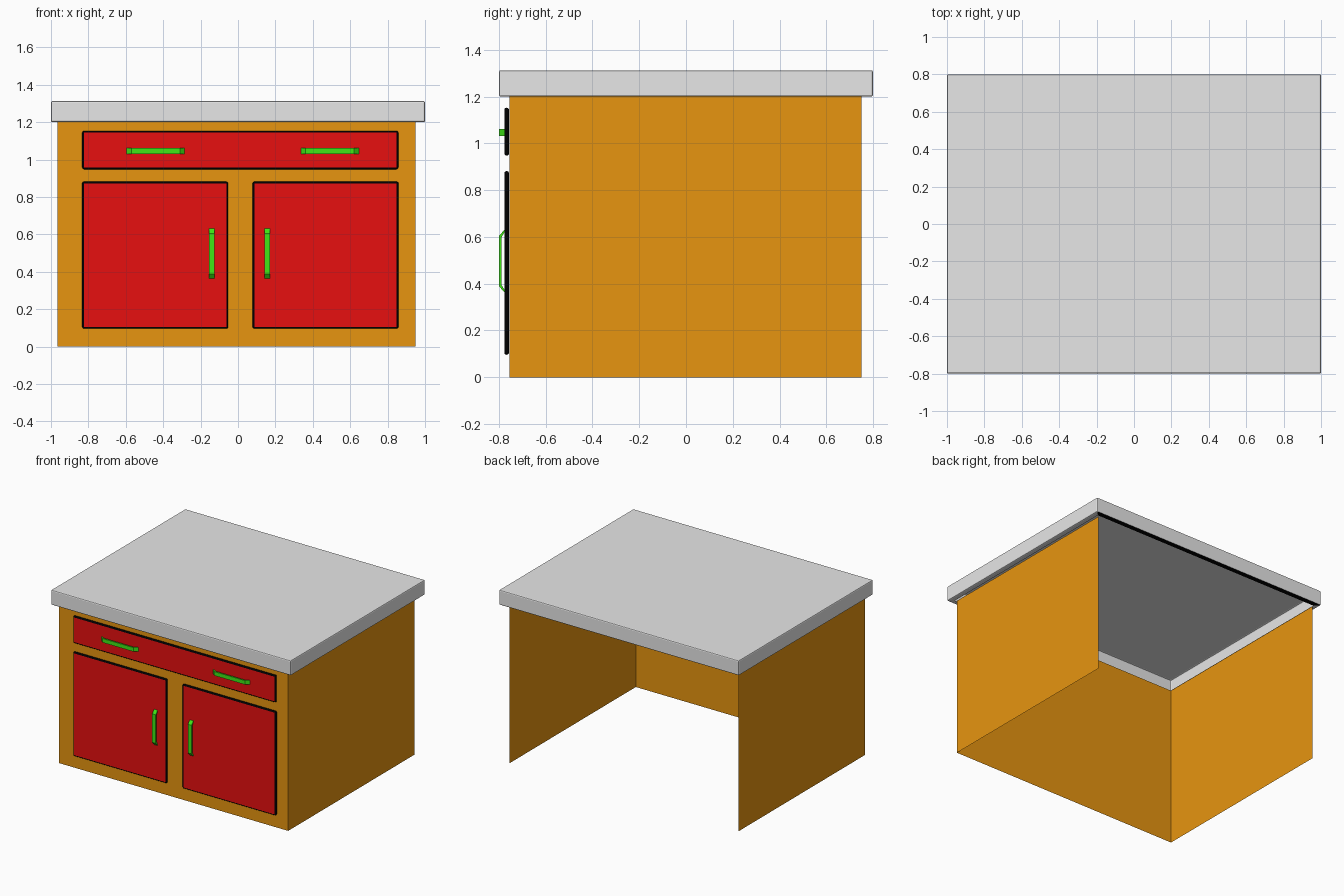
import bpy
import bmesh
from mathutils import Matrix, Vector

default_cube = bpy.data.objects.get("Cube")
if default_cube:
    bpy.data.objects.remove(default_cube, do_unlink=True)


def make_material(name, rgb):
    mat = bpy.data.materials.new(name)
    mat.use_nodes = True
    mat.diffuse_color = (*rgb, 1)
    mat.node_tree.nodes["Principled BSDF"].inputs["Base Color"].default_value = (*rgb, 1)
    return mat


GREY = make_material("worktop grey", (0.8, 0.8, 0.8))
WOOD = make_material("orange wood", (0.8, 0.3, 0.005))
RED = make_material("door red", (0.8, 0.005, 0.005))
BLACK = make_material("trim black", (0, 0, 0))
GREEN = make_material("handle green", (0.05, 0.8, 0.008))

LEFT, RIGHT = 0.948, -0.965      # cabinet sides
FRONT, BACK = -0.756, 0.75       # cabinet depth
TOP = 1.2                        # cabinet height
DOOR_FRONT = -0.777


def finish(bm, name, *mats):
    mesh = bpy.data.meshes.new(name)
    bm.to_mesh(mesh)
    bm.free()
    obj = bpy.data.objects.new(name, mesh)
    bpy.context.collection.objects.link(obj)
    for mat in mats:
        mesh.materials.append(mat)
    return obj


def bevelled_box(low, high, width, segments):
    low, high = Vector(low), Vector(high)
    bm = bmesh.new()
    bmesh.ops.create_cube(bm, size=1, matrix=Matrix.Translation((low + high) / 2)
                          @ Matrix.Diagonal((*(high - low), 1)))
    bmesh.ops.bevel(bm, geom=bm.edges[:], offset=width, segments=segments,
                    profile=0.5, affect='EDGES')
    bm.normal_update()
    return bm


def panel(name, corners):
    bm = bmesh.new()
    bm.faces.new([bm.verts.new(c) for c in corners])
    return finish(bm, name, WOOD)


# Cabinet shell: three thin panels, open at the back and the bottom
panel("front_panel", [(RIGHT, FRONT, 0), (LEFT, FRONT, 0),
                      (LEFT, FRONT, TOP), (RIGHT, FRONT, TOP)])
panel("left_panel", [(LEFT, FRONT, 0), (LEFT, BACK, 0),
                     (LEFT, BACK, TOP), (LEFT, FRONT, TOP)])
panel("right_panel", [(RIGHT, BACK, 0), (RIGHT, FRONT, 0),
                      (RIGHT, FRONT, TOP), (RIGHT, BACK, TOP)])

# Worktop: hollow bevelled slab with a narrow lip under its edge
bm = bevelled_box((-1, -0.8, TOP), (1, 0.8, 1.313), 0.008, 2)
base = min(bm.faces, key=lambda f: f.calc_center_median().z)
bmesh.ops.inset_region(bm, faces=[base], thickness=0.042)
bmesh.ops.delete(bm, geom=[base], context='FACES')
for face in bm.faces:
    if face.normal.z < -0.9 and face.calc_center_median().y > 0.7:
        face.material_index = 1
finish(bm, "worktop", GREY, BLACK)


def front_board(name, x0, x1, z0, z1):
    """Red board with black rounded edges, and its outline inside the cabinet."""
    bm = bevelled_box((x0, DOOR_FRONT, z0), (x1, FRONT - 0.001, z1), 0.0095, 3)
    for face in bm.faces:
        face.material_index = 0 if face.normal.y < -0.99 else 1
    finish(bm, name, RED, BLACK)

    y = FRONT + 0.002
    bm = bmesh.new()
    face = bm.faces.new([bm.verts.new(c) for c in
                         ((x0, y, z0), (x0, y, z1), (x1, y, z1), (x1, y, z0))])
    bm.normal_update()
    bmesh.ops.inset_region(bm, faces=[face], thickness=0.012)
    bmesh.ops.delete(bm, geom=[face], context='FACES')
    finish(bm, name + "_inner_outline", BLACK)


front_board("drawer", -0.833, 0.857, 0.948, 1.153)
front_board("right_door", -0.833, -0.053, 0.096, 0.882)
front_board("left_door", 0.078, 0.858, 0.096, 0.882)


def handle(name, x, z, length, vertical):
    """Flat bar bent into a shallow bracket."""
    half, slope, width, thick = length / 2, 0.026, 0.03, 0.011
    outer, inner = -0.8, -0.8 + thick
    profile = [(-half, DOOR_FRONT), (-half + slope, outer),
               (half - slope, outer), (half, DOOR_FRONT),
               (half - thick, DOOR_FRONT), (half - slope - thick / 2, inner),
               (-half + slope + thick / 2, inner), (-half + thick, DOOR_FRONT)]
    bm = bmesh.new()
    rows = []
    for side in (-width / 2, width / 2):
        rows.append([bm.verts.new((x + side, y, z + a) if vertical
                                  else (x + a, y, z + side)) for a, y in profile])
    n = len(profile)
    for i in range(n):
        j = (i + 1) % n
        bm.faces.new((rows[0][i], rows[0][j], rows[1][j], rows[1][i]))
    # close each side with the three straight pieces of the bracket
    for row in rows:
        for a, b, c, d in ((0, 1, 6, 7), (1, 2, 5, 6), (2, 3, 4, 5)):
            bm.faces.new((row[a], row[b], row[c], row[d]))
    bmesh.ops.recalc_face_normals(bm, faces=bm.faces[:])
    finish(bm, name, GREEN)


handle("right_door_handle", -0.141, 0.497, 0.267, True)
handle("left_door_handle", 0.157, 0.497, 0.267, True)
handle("right_drawer_handle", -0.44, 1.046, 0.31, False)
handle("left_drawer_handle", 0.491, 1.046, 0.31, False)
